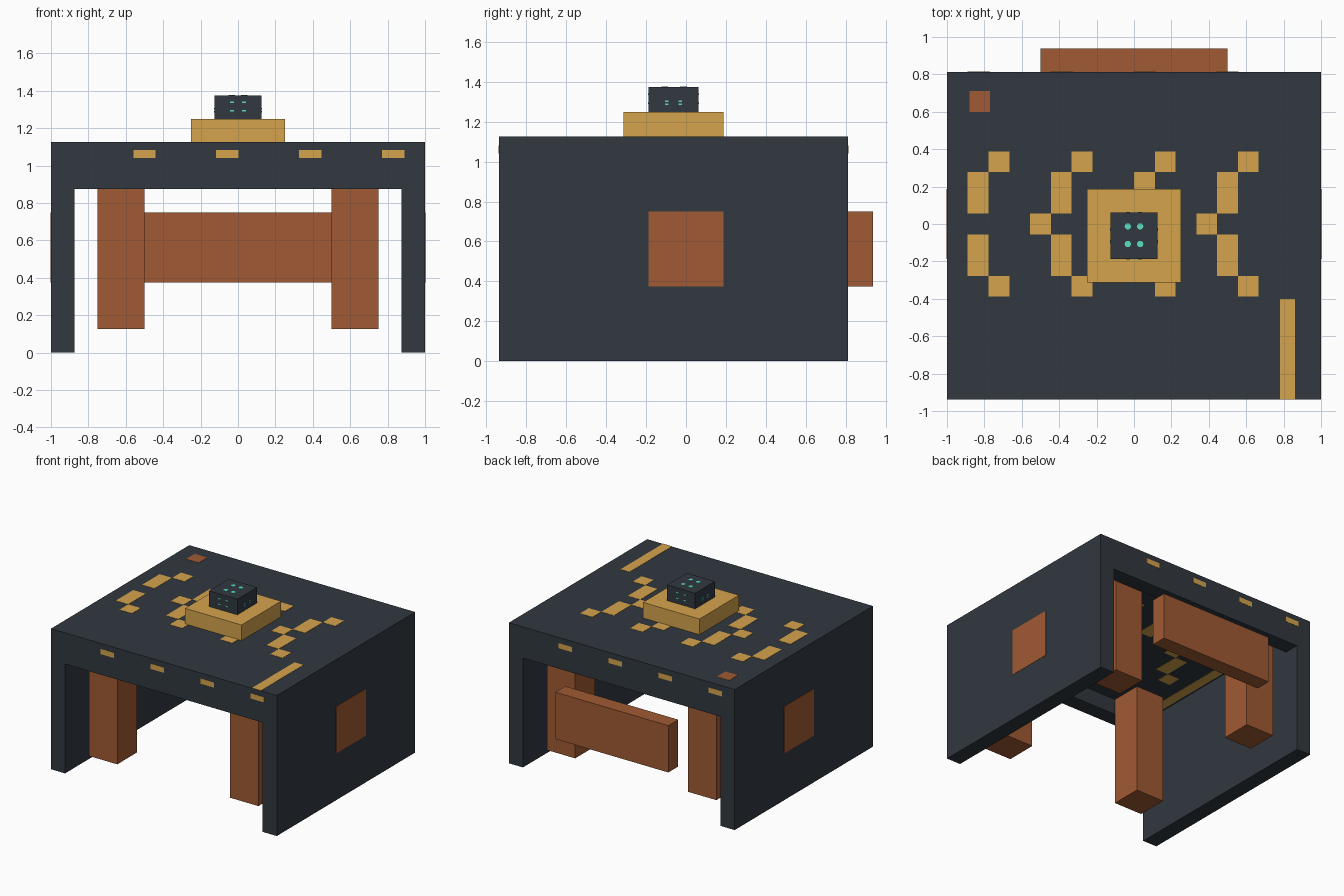
import bpy, bmesh

cube = bpy.data.objects.get("Cube")
if cube:
    bpy.data.objects.remove(cube, do_unlink=True)


def material(name, rgb):
    m = bpy.data.materials.new(name)
    m.use_nodes = True
    m.diffuse_color = (*rgb, 1)
    bsdf = m.node_tree.nodes["Principled BSDF"]
    bsdf.inputs["Base Color"].default_value = (*rgb, 1)
    bsdf.inputs["Roughness"].default_value = 0.8
    return m


SLATE = material("dark slate", (0.031, 0.040, 0.051))
GOLD = material("gold", (0.66, 0.37, 0.072))
BROWN = material("red brown", (0.352, 0.102, 0.033))
TEAL = material("teal", (0.10, 0.74, 0.54))


def finish(name, bm, mat):
    bmesh.ops.recalc_face_normals(bm, faces=bm.faces)
    me = bpy.data.meshes.new(name)
    bm.to_mesh(me)
    bm.free()
    me.materials.append(mat)
    ob = bpy.data.objects.new(name, me)
    bpy.context.collection.objects.link(ob)
    return ob


def boxes(name, mat, spans):
    """One object made of boxes, each given as (x0, x1, y0, y1, z0, z1)."""
    bm = bmesh.new()
    for x0, x1, y0, y1, z0, z1 in spans:
        verts = bmesh.ops.create_cube(bm, size=1)["verts"]
        for v in verts:
            v.co = (x0 if v.co.x < 0 else x1,
                    y0 if v.co.y < 0 else y1,
                    z0 if v.co.z < 0 else z1)
    return finish(name, bm, mat)


FRONT, BACK, TOP, UNDER, T = -0.9375, 0.8125, 1.125, 1.0, 0.002

# Arched body: a thin top and two side walls in one extruded profile
profile = [(-1, 0), (-0.875, 0), (-0.875, UNDER), (0.875, UNDER),
           (0.875, 0), (1, 0), (1, TOP), (-1, TOP)]
bm = bmesh.new()
face = bm.faces.new([bm.verts.new((x, FRONT, z)) for x, z in profile])
ext = bmesh.ops.extrude_face_region(bm, geom=[face])["geom"]
bmesh.ops.translate(bm, vec=(0, BACK - FRONT, 0),
                    verts=[g for g in ext if isinstance(g, bmesh.types.BMVert)])
finish("body", bm, SLATE)

# Lips hanging from the front and back edges of the top
for end, y in (("front", FRONT), ("back", BACK - 0.125)):
    boxes(f"{end}_lip", SLATE, [(-0.875, 0.875, y, y + 0.125, 0.875, UNDER)])

# Four posts hanging under the top, just inside the lips
for side, sx in (("left", 1), ("right", -1)):
    xs = sorted((sx * 0.5, sx * 0.75))
    for end, y in (("front", -0.8125), ("back", 0.4375)):
        boxes(f"{end}_{side}_post", BROWN, [(*xs, y, y + 0.25, 0.125, UNDER)])

# Back beam
boxes("back_beam", BROWN, [(-0.5, 0.5, BACK, 0.9375, 0.375, 0.75)])

# Stepped cap on the top
boxes("cap_base", GOLD, [(-0.25, 0.25, -0.3125, 0.1875, TOP, 1.25)])
boxes("cap_block", SLATE, [(-0.125, 0.125, -0.1875, 0.0625, 1.25, 1.375)])

# Square panels on the outer walls
for side, sx in (("left", 1), ("right", -1)):
    xs = sorted((sx, sx * (1 + T)))
    boxes(f"{side}_wall_panel", BROWN, [(*xs, -0.1875, 0.1875, 0.375, 0.75)])

# Chevron inlay on both faces of the top, laid out on a grid of square cells
P = 1 / 9
cells = []
for col in (-8, -4, 0, 4):
    cells += [(col, 1, 0.5, 2), (col, 1, -2.5, 2),
              (col + 1, 1, 2.5, 1), (col + 1, 1, -3.5, 1)]
    if col > -8:
        cells.append((col - 1, 1, -0.5, 1))
rects = [(c * P, (c + w) * P, r * P, (r + h) * P) for c, w, r, h in cells]
boxes("top_chevrons", GOLD, [(*r, TOP, TOP + T) for r in rects])
boxes("underside_chevrons", GOLD,
      [(-x1, -x0, y0, y1, UNDER - T, UNDER) for x0, x1, y0, y1 in rects])

# Gold strips near the edge, and a brown square in the back right corner
boxes("top_strip", GOLD, [(0.78, 0.86, FRONT, -0.4, TOP, TOP + T)])
boxes("underside_strip", GOLD, [(-0.86, -0.78, -0.72, 0.1, UNDER - T, UNDER)])
boxes("corner_square", BROWN, [(-0.88, -0.77, 0.6, 0.71, TOP, TOP + T)])

# Small gold marks along the front and back edges
marks = []
for k in range(4):
    x = -0.56 + k * 0.443
    marks.append((x, x + 0.12, FRONT - T, FRONT, 1.04, 1.082))
    marks.append((-x - 0.12, -x, BACK, BACK + T, 1.04, 1.082))
boxes("edge_marks", GOLD, marks)

# Round teal studs on the cap block
bm = bmesh.new()
for x in (-0.033, 0.033):
    for y in (-0.107, -0.013):
        made = bmesh.ops.create_cone(bm, cap_ends=True, segments=12,
                                     radius1=0.017, radius2=0.017, depth=T)
        bmesh.ops.translate(bm, verts=made["verts"], vec=(x, y, 1.375 + T / 2))
finish("top_studs", bm, TEAL)

# Thin teal dashes on the four sides of the cap block
dashes = []
for a in (-0.033, 0.033):
    for z in (1.293, 1.338):
        for y in (-0.1875 - T, 0.0625):
            dashes.append((a - 0.011, a + 0.011, y, y + T, z - 0.004, z + 0.004))
    for z in (1.288, 1.303):
        y = a - 0.0625
        for x in (-0.125 - T, 0.125):
            dashes.append((x, x + T, y - 0.009, y + 0.009, z - 0.004, z + 0.004))
boxes("side_dashes", TEAL, dashes)
